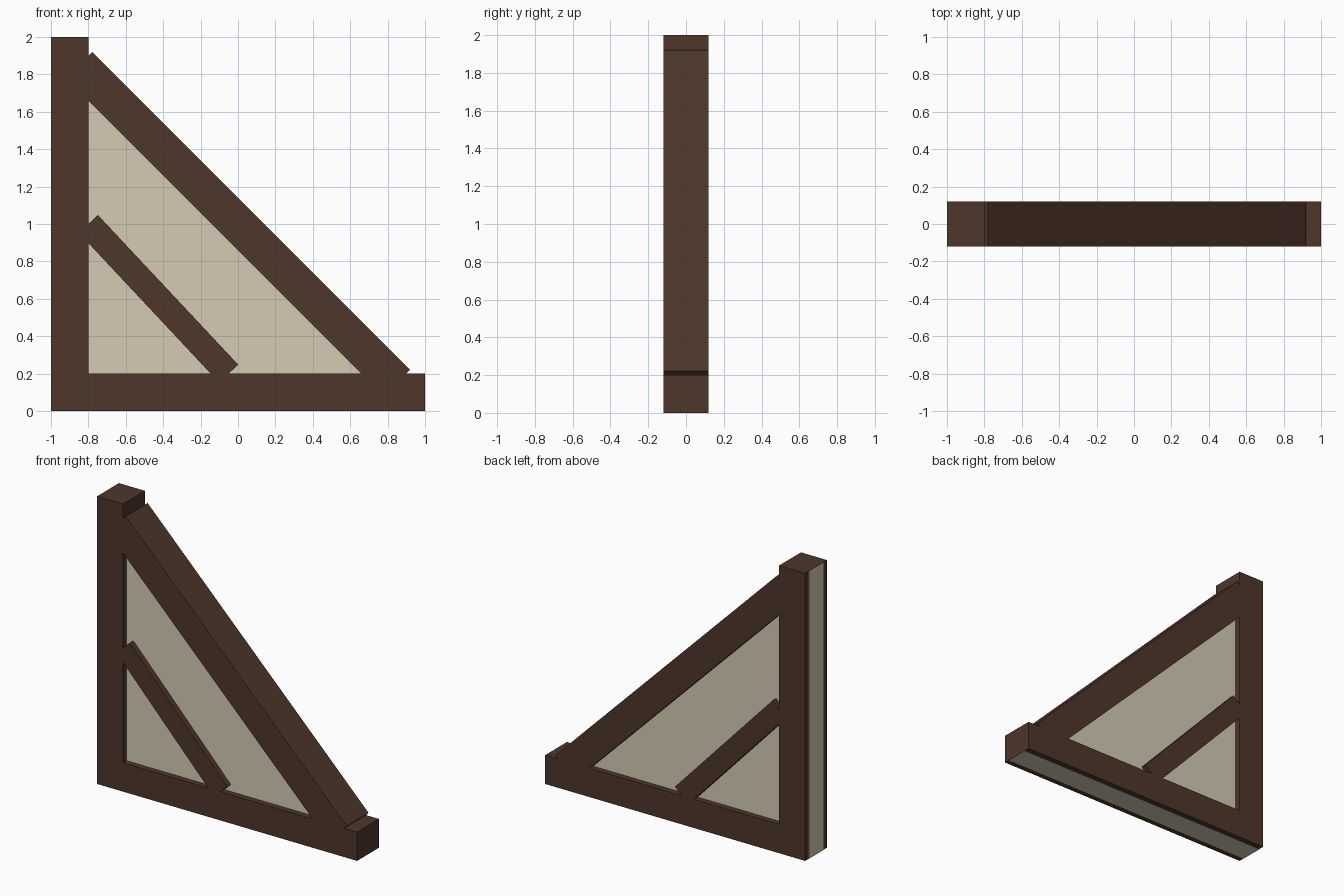
import bpy, bmesh, math
from mathutils import Matrix, Vector

if "Cube" in bpy.data.objects:
    bpy.data.objects.remove(bpy.data.objects["Cube"])

DEPTH = 0.24


def material(name, color):
    m = bpy.data.materials.new(name)
    m.diffuse_color = (*color, 1.0)
    m.use_nodes = True
    m.node_tree.nodes["Principled BSDF"].inputs["Base Color"].default_value = m.diffuse_color
    return m


wood = material("dark_wood", (0.075, 0.038, 0.024))
plaster = material("plaster", (0.66, 0.60, 0.45))


def add_object(name, bm, mat):
    bmesh.ops.recalc_face_normals(bm, faces=bm.faces)
    mesh = bpy.data.meshes.new(name)
    bm.to_mesh(mesh)
    bm.free()
    mesh.materials.append(mat)
    obj = bpy.data.objects.new(name, mesh)
    bpy.context.collection.objects.link(obj)
    return obj


def beam(name, start, end, width):
    """Square-ended timber along a centre line in the xz plane."""
    a, b = Vector((start[0], 0, start[1])), Vector((end[0], 0, end[1]))
    d = b - a
    bm = bmesh.new()
    bmesh.ops.create_cube(bm, size=1)
    bmesh.ops.scale(bm, vec=(d.length, DEPTH, width), verts=bm.verts)
    turn = Matrix.Rotation(-math.atan2(d.z, d.x), 4, 'Y')
    bmesh.ops.transform(bm, matrix=Matrix.Translation((a + b) / 2) @ turn, verts=bm.verts)
    return add_object(name, bm, wood)


# Timber frame
beam("post", (-0.9, 0), (-0.9, 2), 0.2)
beam("sill_beam", (-1, 0.1), (1, 0.1), 0.2)
beam("rafter", (-0.85, 1.85), (0.85, 0.15), 0.2)
beam("brace", (-0.8, 1.0), (-0.05, 0.2), 0.14)

# Triangular infill panel, a hair proud of the post's outer side and the sill's underside
bm = bmesh.new()
face = bm.faces.new([bm.verts.new((x, -0.08, z)) for x, z in
                     ((-1.001, -0.001), (0.999, -0.001), (-1.001, 1.999))])
ext = bmesh.ops.extrude_face_region(bm, geom=[face])
bmesh.ops.translate(bm, vec=(0, 0.16, 0),
                    verts=[v for v in ext["geom"] if isinstance(v, bmesh.types.BMVert)])
add_object("infill_panel", bm, plaster)
